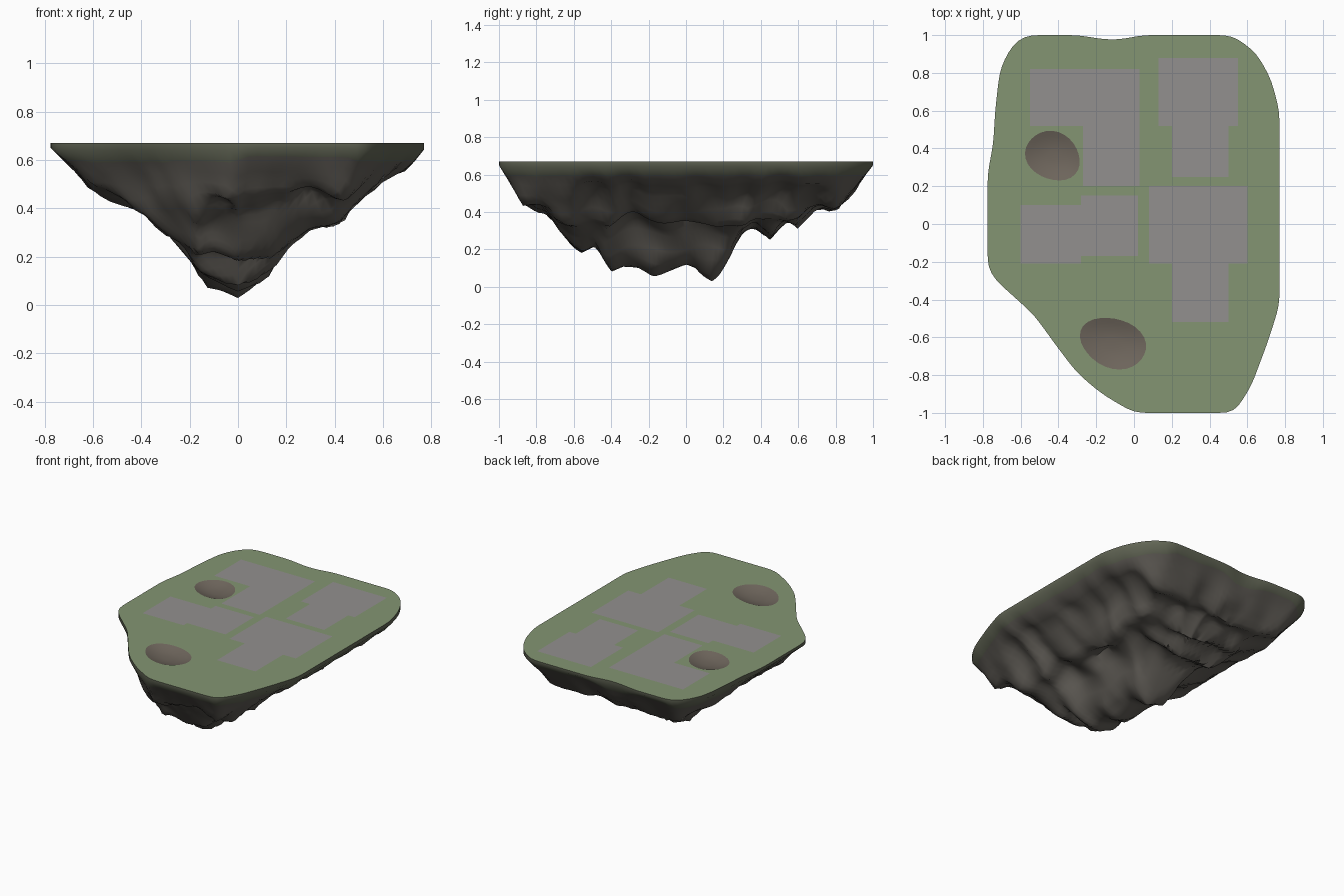
import bpy, bmesh, math
from mathutils import Vector, noise

if "Cube" in bpy.data.objects:
    bpy.data.objects.remove(bpy.data.objects["Cube"])

TOP = 0.67


def material(name, rgb):
    m = bpy.data.materials.new(name)
    m.diffuse_color = (*rgb, 1)
    m.use_nodes = True
    m.node_tree.nodes["Principled BSDF"].inputs["Base Color"].default_value = m.diffuse_color
    return m


rock = material("rock", (0.125, 0.115, 0.10))
moss = material("mossy_rock", (0.12, 0.13, 0.09))
grass = material("grass", (0.23, 0.30, 0.17))
dirt = material("dirt", (0.16, 0.135, 0.11))
paving = material("paving", (0.29, 0.28, 0.275))


def make_object(name, bm, mats, smooth=0):
    me = bpy.data.meshes.new(name)
    bm.to_mesh(me)
    bm.free()
    for m in mats:
        me.materials.append(m)
    ob = bpy.data.objects.new(name, me)
    bpy.context.collection.objects.link(ob)
    if smooth:
        bpy.ops.object.select_all(action='DESELECT')
        ob.select_set(True)
        bpy.context.view_layer.objects.active = ob
        bpy.ops.object.shade_smooth_by_angle(angle=math.radians(smooth))
    return ob


def interp(table, v):
    for (a, za), (b, zb) in zip(table, table[1:]):
        if v <= b:
            return za + (zb - za) * max(0, v - a) / (b - a)
    return table[-1][1]


def resample(points, n):
    pts = [Vector(p) for p in points] + [Vector(points[0])]
    dist = [0]
    for a, b in zip(pts, pts[1:]):
        dist.append(dist[-1] + (b - a).length)
    xs = list(zip(dist, [p.x for p in pts]))
    ys = list(zip(dist, [p.y for p in pts]))
    return [Vector((interp(xs, dist[-1] * i / n), interp(ys, dist[-1] * i / n)))
            for i in range(n)]


# Island outline, counter-clockwise seen from above
outline = [(0, -1), (0.53, -1), (0.62, -0.86), (0.71, -0.62), (0.77, -0.43), (0.77, 0.6),
           (0.725, 0.77), (0.645, 0.91), (0.52, 1), (0.03, 1), (-0.04, 0.98), (-0.11, 0.975),
           (-0.19, 0.98), (-0.28, 1), (-0.58, 1), (-0.65, 0.94), (-0.71, 0.82), (-0.735, 0.6),
           (-0.745, 0.42), (-0.775, 0.27), (-0.775, -0.24), (-0.73, -0.3), (-0.53, -0.48),
           (-0.4, -0.66), (-0.3, -0.79), (-0.17, -0.9)]
# Lower silhouettes: height along x and along y
front = [(-0.775, 0.65), (-0.6, 0.47), (-0.47, 0.4), (-0.39, 0.38), (-0.2, 0.17), (-0.15, 0.08),
         (0, 0), (0.15, 0.13), (0.2, 0.24), (0.3, 0.31), (0.4, 0.31), (0.5, 0.42),
         (0.6, 0.51), (0.7, 0.56), (0.775, 0.65)]
side = [(-1, 0.65), (-0.87, 0.43), (-0.75, 0.38), (-0.63, 0.23), (-0.56, 0.18), (-0.48, 0.22),
        (-0.4, 0.08), (-0.33, 0.11), (-0.25, 0.1), (-0.17, 0.05), (0, 0.12), (0.05, 0.1),
        (0.14, 0), (0.22, 0.13), (0.3, 0.29), (0.37, 0.32), (0.45, 0.25), (0.5, 0.31),
        (0.55, 0.35), (0.6, 0.31), (0.68, 0.36), (0.8, 0.4), (0.9, 0.51), (1, 0.65)]

N, RINGS = 150, 18
rim = resample(outline, N)
for _ in range(2):
    rim = [(rim[i - 1] + 2 * rim[i] + rim[(i + 1) % N]) / 4 for i in range(N)]


def underside(q, t):
    """Height of the rock: rounded blend of both silhouettes, cut by flutes."""
    a = max(TOP - interp(front, q.x), 0.02)
    b = max(TOP - interp(side, q.y), 0.02)
    c = 0.03 + 0.95 * t
    d = 1.1 * (a ** -5 + b ** -5) ** -0.2
    d = min(a, b, c, d)
    flute = abs(noise.noise(Vector((q.x * 1.6, q.y * 5, 3))))
    ledge = abs(noise.noise(Vector((q.x * 5, q.y * 2.5, 8))))
    fade = math.sin(math.pi * min(1, t * 1.02)) if t < 1 else 0
    return TOP - max(0.02, d - fade * (0.11 * flute + 0.06 * ledge))


# Rocky underside: rings shrinking from the rim to a jagged central keel
bm = bmesh.new()
rings = [[bm.verts.new((p.x, p.y, TOP)) for p in rim]]
for k in range(RINGS + 1):
    t = k / RINGS
    ring = []
    for p in rim:
        keel = Vector((0, 0.55 * p.y - 0.03))
        q = p.lerp(keel, t)
        z = underside(q, t)
        fade = 0.035 * math.sin(math.pi * t)
        n = noise.noise_vector(Vector((q.x * 5, q.y * 5, z * 6)))
        ring.append(bm.verts.new((q.x + fade * n.x, q.y + fade * n.y, z)))
    rings.append(ring)
for k, (a, b) in enumerate(zip(rings, rings[1:])):
    for i in range(N):
        j = (i + 1) % N
        f = bm.faces.new((a[i], b[i], b[j], a[j]))
        f.material_index = 1 if k < 2 else 0
# Close the keel
bmesh.ops.remove_doubles(bm, verts=rings[-1], dist=0.012)
bmesh.ops.holes_fill(bm, edges=[e for e in bm.edges if e.is_boundary
                                and e.verts[0].co.z < TOP - 0.1], sides=0)
make_object("rock_underside", bm, [rock, moss], 50)

# Grass top with holes for two shallow dirt hollows
hollows = [((-0.43, 0.36), 0.15, 0.125, -0.5), ((-0.11, -0.63), 0.18, 0.13, -0.35)]


def hollow_ring(h, s):
    (cx, cy), rx, ry, rot = h
    out = []
    for i in range(28):
        a = 2 * math.pi * i / 28
        w = s * (1 + 0.03 * math.sin(3 * a + cx * 9))
        x, y = rx * w * math.cos(a), ry * w * math.sin(a)
        out.append((cx + x * math.cos(rot) - y * math.sin(rot),
                    cy + x * math.sin(rot) + y * math.cos(rot)))
    return out


bm = bmesh.new()
for loop in [[(p.x, p.y) for p in rim]] + [hollow_ring(h, 1) for h in hollows]:
    vs = [bm.verts.new((x, y, TOP)) for x, y in loop]
    for a, b in zip(vs, vs[1:] + vs[:1]):
        bm.edges.new((a, b))
bmesh.ops.triangle_fill(bm, edges=bm.edges[:], use_beauty=True, normal=(0, 0, 1))
make_object("grass_top", bm, [grass])

for n, h in enumerate(hollows):
    bm = bmesh.new()
    prev = None
    for s, d in ((1, 0), (0.8, 0.009), (0.5, 0.02), (0.2, 0.024)):
        ring = [bm.verts.new((x, y, TOP - d)) for x, y in hollow_ring(h, s)]
        if prev:
            for i in range(28):
                j = (i + 1) % 28
                bm.faces.new((prev[i], prev[j], ring[j], ring[i]))
        prev = ring
    bm.faces.new(prev)
    make_object(f"dirt_hollow_{n + 1}", bm, [dirt], 60)

# Paved building plots: each a pair of abutting rectangles (x0, y0, x1, y1)
plots = {
    "plot_back_left": [(-0.55, 0.52, 0.03, 0.82), (-0.27, 0.2, 0.03, 0.52)],
    "plot_back_right": [(0.13, 0.52, 0.55, 0.88), (0.2, 0.25, 0.5, 0.52)],
    "plot_front_left": [(-0.6, -0.21, -0.28, 0.1), (-0.28, -0.17, 0.02, 0.15)],
    "plot_front_right": [(0.08, -0.21, 0.6, 0.2), (0.2, -0.52, 0.5, -0.21)],
}
for name, rects in plots.items():
    bm = bmesh.new()
    for x0, y0, x1, y1 in rects:
        bm.faces.new([bm.verts.new((x, y, TOP + 0.002))
                      for x, y in ((x0, y0), (x1, y0), (x1, y1), (x0, y1))])
    make_object(name, bm, [paving])
